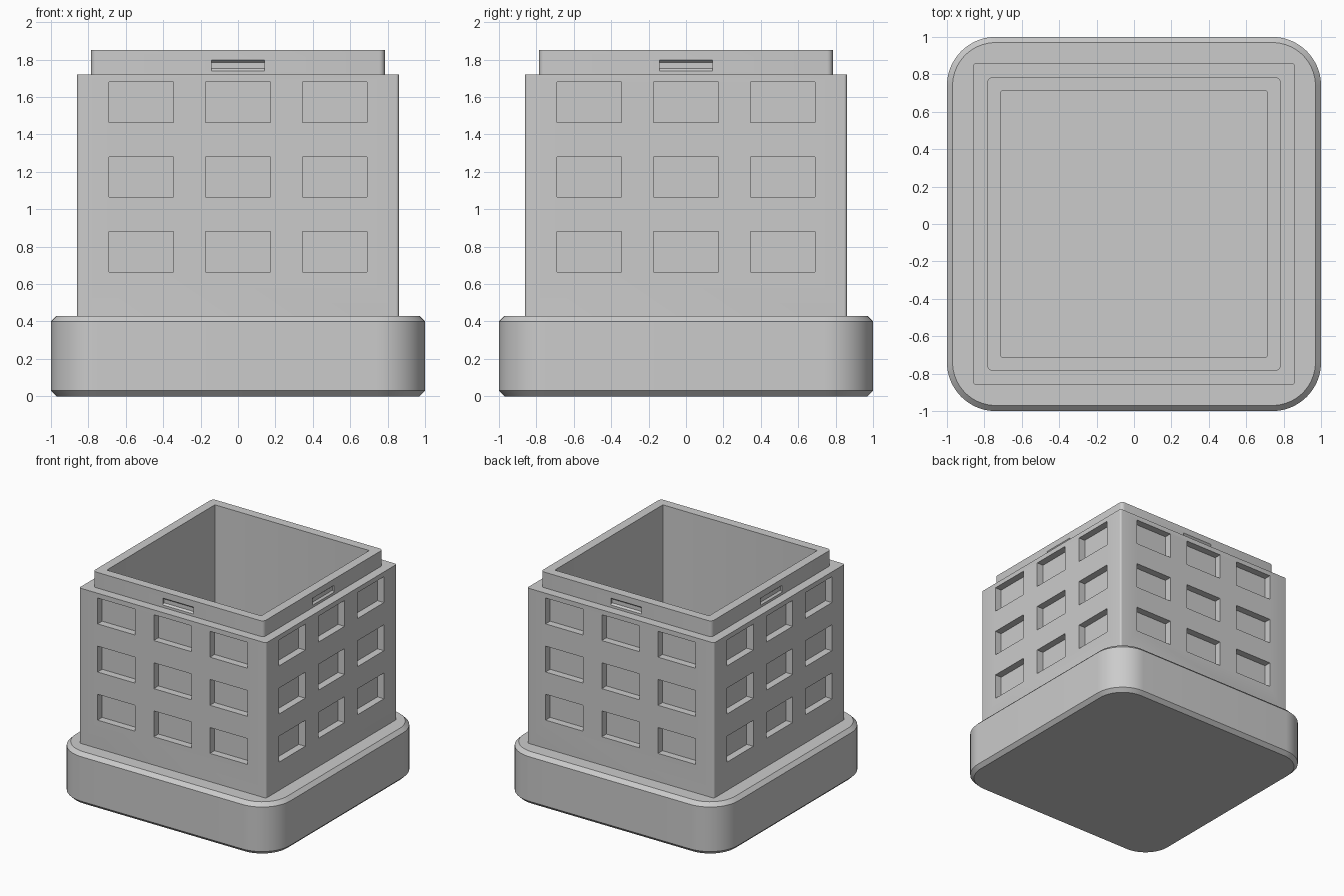
import bpy, bmesh
from math import pi, cos, sin, radians
from mathutils import Matrix, Vector

if "Cube" in bpy.data.objects:
    bpy.data.objects.remove(bpy.data.objects["Cube"])

grey = bpy.data.materials.new("plain grey")
grey.use_nodes = True
grey.diffuse_color = (0.6, 0.6, 0.6, 1)
grey.node_tree.nodes["Principled BSDF"].inputs["Base Color"].default_value = (0.6, 0.6, 0.6, 1)


def make_object(name, bm):
    bmesh.ops.recalc_face_normals(bm, faces=bm.faces)
    mesh = bpy.data.meshes.new(name)
    bm.to_mesh(mesh)
    bm.free()
    mesh.materials.append(grey)
    obj = bpy.data.objects.new(name, mesh)
    bpy.context.collection.objects.link(obj)
    return obj


def rounded_square(bm, half, radius, z, steps):
    ring = []
    for corner in range(4):
        for i in range(steps + 1):
            a = pi / 2 * (corner + i / steps)
            c = half - radius
            sx, sy = [(1, 1), (-1, 1), (-1, -1), (1, -1)][corner]
            ring.append(bm.verts.new((sx * c + radius * cos(a), sy * c + radius * sin(a), z)))
    return ring


def loft(name, sections, steps, tube=False):
    """Stack rounded squares (half width, corner radius, z); cap the ends or close into a tube."""
    bm = bmesh.new()
    rings = [rounded_square(bm, *s, steps) for s in sections]
    pairs = list(zip(rings, rings[1:]))
    if tube:
        pairs.append((rings[-1], rings[0]))
    else:
        bm.faces.new(rings[0])
        bm.faces.new(rings[-1])
    for lower, upper in pairs:
        n = len(lower)
        for i in range(n):
            j = (i + 1) % n
            bm.faces.new((lower[i], lower[j], upper[j], upper[i]))
    return make_object(name, bm)


def add_prism(bm, profile, x, width, turn):
    """Extrude a (y, z) profile along x, then turn it to one of the four sides."""
    ends = [[bm.verts.new(turn @ Vector((x + s * width / 2, y, z))) for y, z in profile]
            for s in (-1, 1)]
    for end in ends:
        bm.faces.new(end)
    n = len(profile)
    for i in range(n):
        j = (i + 1) % n
        bm.faces.new((ends[0][i], ends[0][j], ends[1][j], ends[1][i]))


def carve(obj, bm):
    cutter = make_object(obj.name + "_cutter", bm)
    cutter.hide_render = True
    mod = obj.modifiers.new("recesses", "BOOLEAN")
    mod.operation, mod.solver, mod.object = "DIFFERENCE", "EXACT", cutter
    bpy.context.view_layer.objects.active = obj
    bpy.ops.object.modifier_apply(modifier=mod.name)
    bpy.data.objects.remove(cutter)


FLOOR, SHOULDER, RIM = 0.43, 1.72, 1.85
BODY, LIP, CAVITY = 0.86, 0.785, 0.71

# Solid chamfered base, hollow body and stepped lip
base = loft("base", [(0.97, 0.23, 0), (1, 0.26, 0.03), (1, 0.26, 0.4), (0.97, 0.23, FLOOR)], 16)
body = loft("body", [(BODY, 0.015, FLOOR), (BODY, 0.015, SHOULDER),
                     (CAVITY, 0.002, SHOULDER), (CAVITY, 0.002, FLOOR)], 4, tube=True)
lip = loft("lip", [(LIP, 0.03, SHOULDER), (LIP, 0.03, RIM),
                   (CAVITY, 0.002, RIM), (CAVITY, 0.002, SHOULDER)], 4, tube=True)

windows, notches = bmesh.new(), bmesh.new()
for side in range(4):
    turn = Matrix.Rotation(side * pi / 2, 3, "Z")
    # Three by three recessed windows
    for row in range(3):
        z0 = 0.665 + 0.4 * row
        z1 = z0 + 0.215
        front, back = -BODY - 0.1, -BODY + 0.06
        for col in (-1, 0, 1):
            add_prism(windows, [(front, z0), (front, z1), (back, z1), (back, z0)],
                      0.517 * col, 0.345, turn)
    # Snap notch with sloping top and bottom
    add_prism(notches, [(-LIP - 0.02, 1.72 + 0.003), (-LIP - 0.02, 1.815),
                        (-LIP + 0.015, 1.785), (-LIP + 0.015, 1.753)], 0, 0.285, turn)
carve(body, windows)
carve(lip, notches)

# Smooth corners with crisp edges
bpy.ops.object.select_all(action="DESELECT")
for part in (base, body, lip):
    part.select_set(True)
bpy.context.view_layer.objects.active = base
bpy.ops.object.shade_smooth_by_angle(angle=radians(30))
